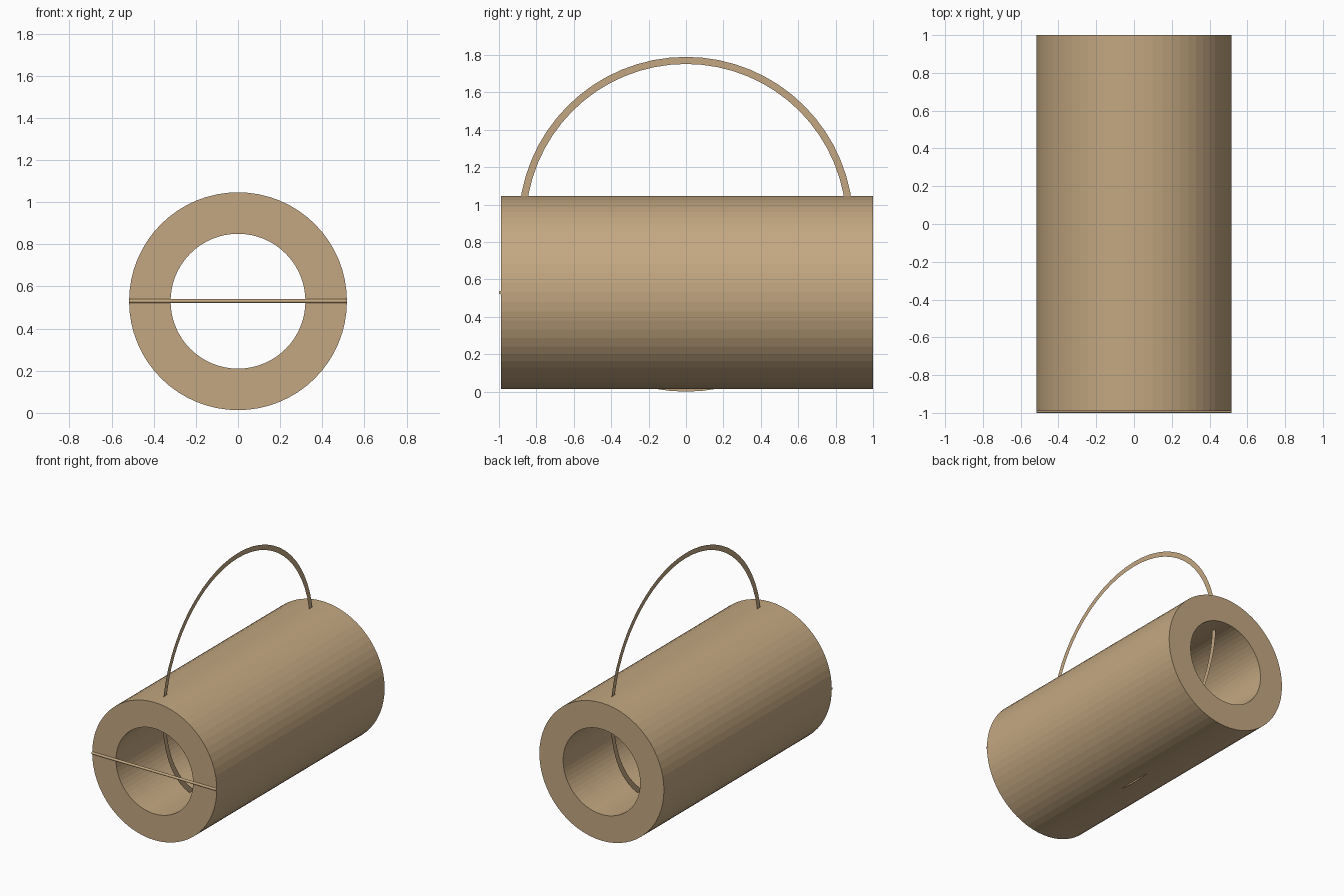
import bpy, bmesh, math

if "Cube" in bpy.data.objects:
    bpy.data.objects.remove(bpy.data.objects["Cube"])

tan = bpy.data.materials.new("tan")
tan.diffuse_color = (0.55, 0.39, 0.22, 1)
tan.use_nodes = True
tan.node_tree.nodes["Principled BSDF"].inputs["Base Color"].default_value = tan.diffuse_color

CENTRE_Z = 0.53


def finish(name, bm):
    """Turn a bmesh into a named, coloured object."""
    mesh = bpy.data.meshes.new(name)
    bm.to_mesh(mesh)
    bm.free()
    mesh.materials.append(tan)
    obj = bpy.data.objects.new(name, mesh)
    bpy.context.collection.objects.link(obj)
    return obj


def revolve_y(name, profile, z, steps, closed):
    """Spin a (radius, y) profile around a lengthwise axis at height z."""
    bm = bmesh.new()
    rings = []
    for i in range(steps):
        a = 2 * math.pi * i / steps
        rings.append([bm.verts.new((r * math.cos(a), y, z + r * math.sin(a)))
                      for r, y in profile])
    n = len(profile)
    for i in range(steps):
        p, q = rings[i], rings[(i + 1) % steps]
        for j in range(n if closed else n - 1):
            k = (j + 1) % n
            bm.faces.new((p[j], p[k], q[k], q[j]))
    bmesh.ops.recalc_face_normals(bm, faces=bm.faces)
    return finish(name, bm)


# Thick-walled tube
revolve_y("tube", [(0.517, -0.99), (0.517, 1.0), (0.32, 1.0), (0.32, -0.99)],
          CENTRE_Z, 64, True)

# Paper-thin hoop handle, a full ring passing through the tube walls
hoop = revolve_y("hoop_handle", [(0.857, 0), (0.895, 0)], 0.0, 64, False)
hoop.rotation_euler = (0, 0, math.pi / 2)
hoop.location.z = 0.895

# Thin rod across the front opening
bpy.ops.mesh.primitive_cylinder_add(vertices=12, radius=0.0095, depth=1.034,
                                    location=(0, -0.9905, CENTRE_Z),
                                    rotation=(0, math.pi / 2, 0))
rod = bpy.context.object
rod.name = "front_rod"
rod.data.materials.append(tan)
